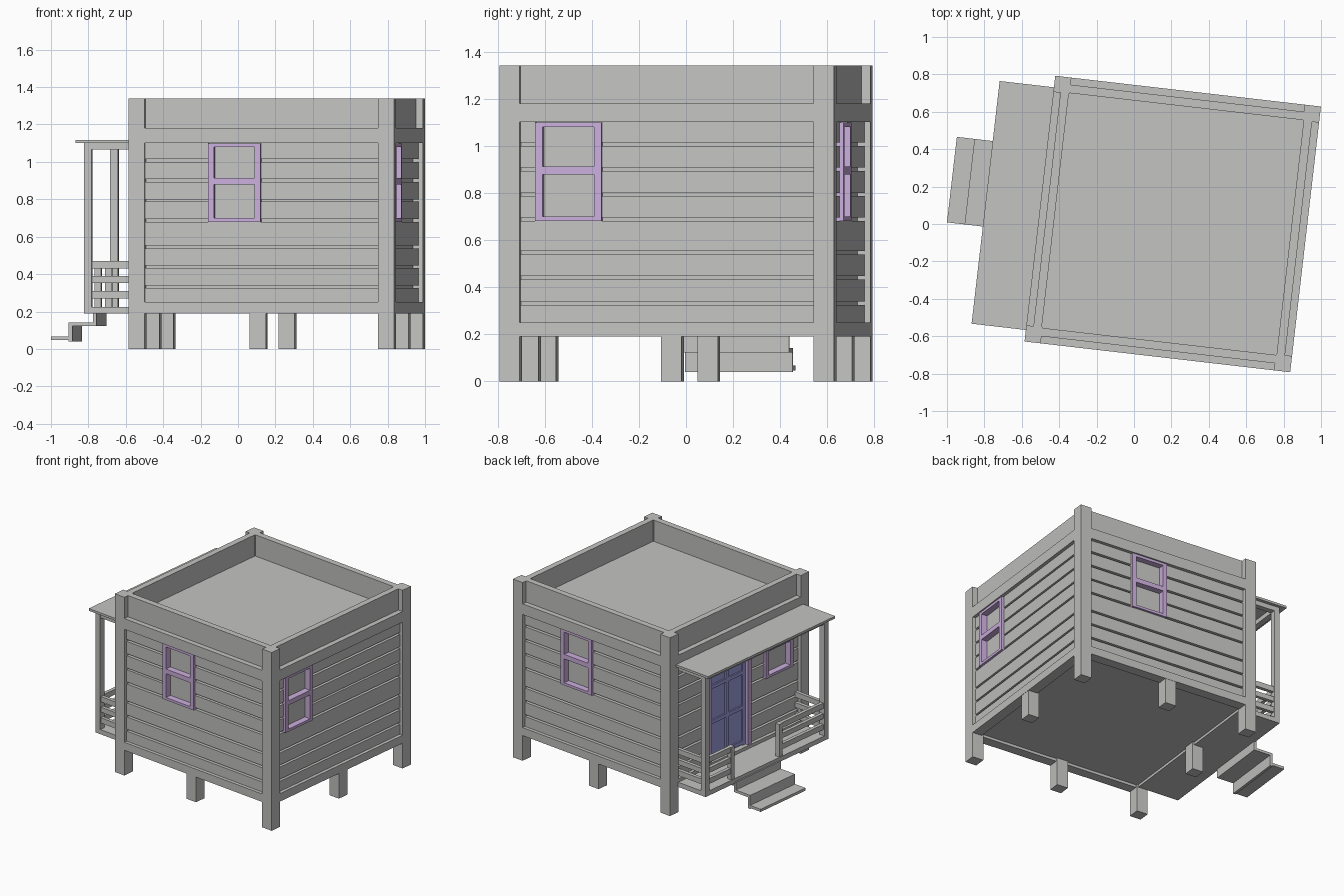
import bpy, bmesh, math
from mathutils import Matrix, Vector

if "Cube" in bpy.data.objects:
    bpy.data.objects.remove(bpy.data.objects["Cube"])

# House frame: square plan, turned slightly about z and shifted in x
PLACE = Matrix.Translation((0.207, 0, 0)) @ Matrix.Rotation(math.radians(-6.6), 4, 'Z')
H = 0.715          # half width over the corner posts
POST = 0.087


def material(name, rgb):
    m = bpy.data.materials.new(name)
    m.diffuse_color = (*rgb, 1)
    m.use_nodes = True
    m.node_tree.nodes["Principled BSDF"].inputs["Base Color"].default_value = m.diffuse_color
    return m


GREY = material("grey wood", (0.55, 0.55, 0.54))
LILAC = material("lilac trim", (0.60, 0.43, 0.72))
BLUE = material("blue door", (0.33, 0.33, 0.74))
parts = {}


def box(part, mat, t, n, z, side=0):
    """Box on a side of the house: t along the wall, n outward, z up.
    Sides: 0 front, 1 right, 2 back, 3 left (porch)."""
    bm = parts.setdefault(part, (bmesh.new(), mat))[0]
    rot = PLACE @ Matrix.Rotation(side * math.pi / 2, 4, 'Z')
    size = (t[1] - t[0], n[1] - n[0], z[1] - z[0])
    mid = Vector((t[0] + t[1], -n[0] - n[1], z[0] + z[1])) / 2
    bmesh.ops.create_cube(bm, size=1,
                          matrix=rot @ Matrix.Translation(mid) @ Matrix.Diagonal((*size, 1)))


def span(c, w):
    return (c - w / 2, c + w / 2)


# Solid core: window backs, floor underside and flat roof
box("house_core", GREY, (-0.66, 0.66), (-0.66, 0.66), (0.21, 1.18))

BOARDS = [(0.25, 0.325), (0.34, 0.432), (0.447, 0.538), (0.553, 0.65),
          (0.65, 0.68), (0.695, 0.787), (0.80, 0.893), (0.908, 1.0), (1.015, 1.10)]
DOOR = (-0.31, 0.13, 0.225, 1.10)
WIN_L = (-0.288, -0.006, 0.68, 1.098)
WIN_R = (-0.563, -0.28, 0.68, 1.098)
WIN_P = (0.28, 0.563, 0.68, 1.098)
openings = {0: [WIN_L], 1: [WIN_R], 2: [WIN_L], 3: [DOOR, WIN_P]}
inner = H - POST

for s in range(4):
    # Corner post and middle foot
    box("corner_posts", GREY, (-H, -inner), (inner, H), (0, 1.34), s)
    c = (-0.02, 0.02, 0.02, -0.02)[s]
    box("middle_feet", GREY, span(c, 0.087), (inner, H - 0.002), (0, 0.215), s)
    # Trim bands and roof parapet
    box("trim_bands", GREY, (-inner, inner), (0.64, H), (0.19, 0.25), s)
    box("trim_bands", GREY, (-inner, inner), (0.64, H), (1.10, 1.18), s)
    box("parapet", GREY, (-inner, inner), (0.632, 0.677), (1.17, 1.34), s)
    # Siding boards, interrupted at openings
    for z0, z1 in BOARDS:
        start = -inner
        for a, b, lo, hi in openings[s]:
            if z1 > lo + 0.001 and z0 < hi:
                box("siding", GREY, (start, a), (0.65, 0.69), (z0, z1), s)
                start = b
        box("siding", GREY, (start, inner), (0.65, 0.69), (z0, z1), s)
    # Frames
    for o in openings[s]:
        a, b, lo, hi = o
        part, f = ("door_frame", 0.035) if o is DOOR else ("window_frames", 0.032)
        n = (0.64, 0.707)
        box(part, LILAC, (a, a + f), n, (lo, hi), s)
        box(part, LILAC, (b - f, b), n, (lo, hi), s)
        box(part, LILAC, (a + f, b - f), n, (hi - f * 0.6, hi), s)
        if o is not DOOR:
            box(part, LILAC, (a + f, b - f), n, (lo, lo + f * 0.6), s)
            box(part, LILAC, (a + f, b - f), n, (0.878, 0.913), s)

# Door leaf with raised stiles and rails around two by three panels
a, b = DOOR[0] + 0.035, DOOR[1] - 0.035
box("door_leaf", BLUE, (a, b), (0.65, 0.672), (0.225, 1.08), 3)
for i in range(3):
    box("door_leaf", BLUE, span(a + 0.014 + i * (b - a - 0.028) / 2, 0.028),
        (0.66, 0.684), (0.225, 1.08), 3)
for i in range(4):
    box("door_leaf", BLUE, (a, b), (0.66, 0.683), span(0.27 + i * 0.263, 0.028), 3)

# Porch deck, roof and beams (left side)
box("porch_deck", GREY, (-0.63, 0.63), (0.66, 0.965), (0.19, 0.225), 3)
box("porch_roof", GREY, (-0.653, 0.653), (0.67, 1.007), (1.10, 1.117), 3)
P = (0.923, 0.965)
box("porch_beams", GREY, (-0.63, 0.63), P, (1.065, 1.102), 3)
RAILS = [(0.27, 0.31), (0.353, 0.39), (0.43, 0.47)]
for sgn, end in ((-1, -0.33), (1, 0.13)):
    edge = span(sgn * 0.609, 0.042)
    # Tall post, side beam, newel at the step gap
    box("porch_posts", GREY, edge, P, (0.19, 1.10), 3)
    box("porch_beams", GREY, span(sgn * 0.609, 0.04), (0.69, 0.94), (1.065, 1.101), 3)
    box("railing", GREY, span(end + sgn * 0.017, 0.034), (0.926, 0.962), (0.2, 0.47), 3)
    for z in RAILS:
        box("railing", GREY, span(sgn * 0.609, 0.026), (0.69, 0.94), z, 3)
        box("railing", GREY, (min(end, sgn * 0.609), max(end, sgn * 0.609)),
            (0.93, 0.956), z, 3)

# Steps: folded plate of treads and risers
W = (-0.33, 0.13)
for n, z in (((1.09, 1.2), (0.047, 0.067)), ((1.085, 1.105), (0.04, 0.14)),
             ((0.96, 1.105), (0.122, 0.142)), ((0.955, 0.975), (0.122, 0.2))):
    box("steps", GREY, W, n, z, 3)

# Turn every collected part into an object
for name, (bm, mat) in parts.items():
    me = bpy.data.meshes.new(name)
    bmesh.ops.recalc_face_normals(bm, faces=bm.faces)
    bm.to_mesh(me)
    bm.free()
    me.materials.append(mat)
    bpy.context.collection.objects.link(bpy.data.objects.new(name, me))
